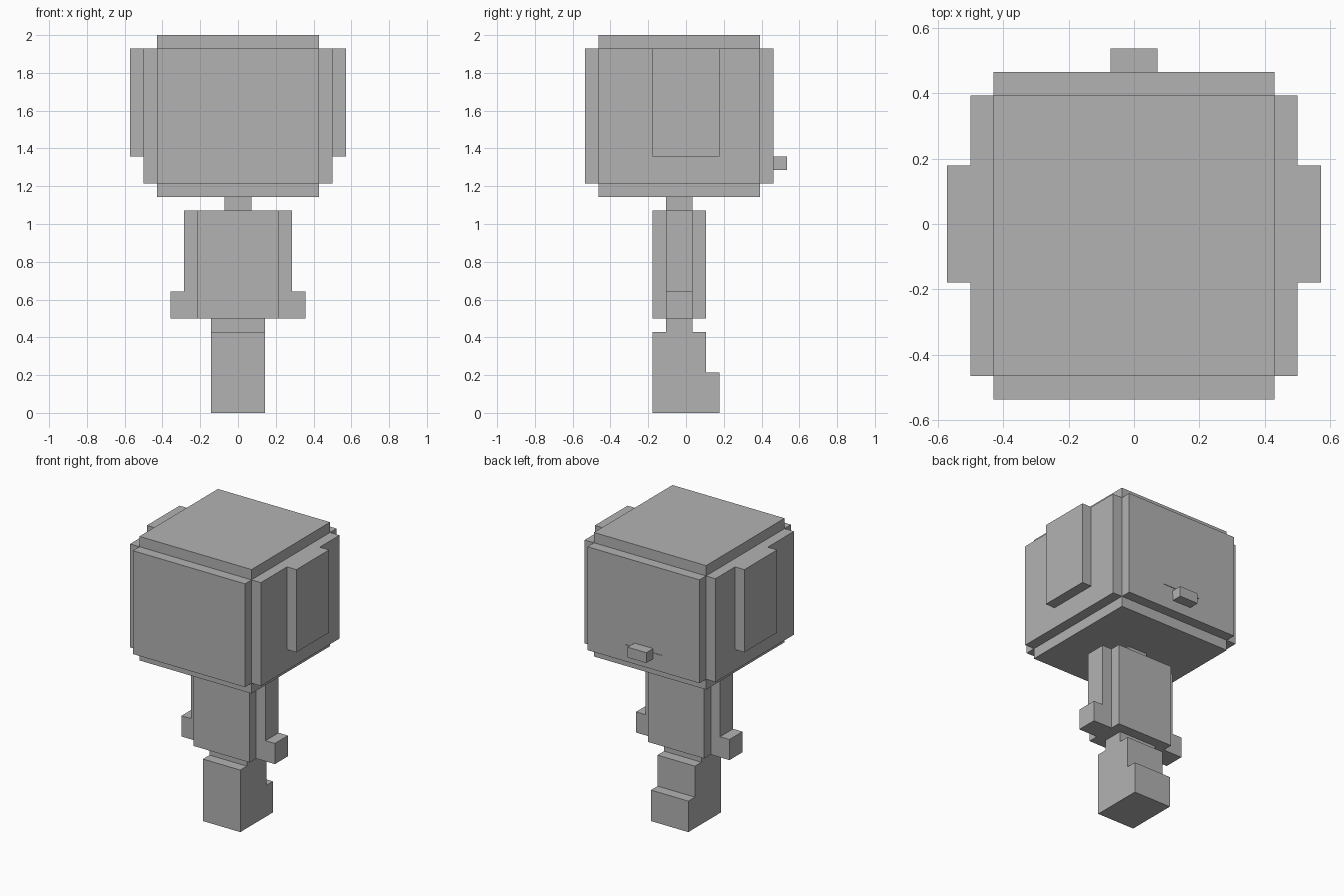
import bpy

if "Cube" in bpy.data.objects:
    bpy.data.objects.remove(bpy.data.objects["Cube"])

U = 1 / 14  # one block of the model's grid

grey = bpy.data.materials.new("plain grey")
grey.diffuse_color = (0.45, 0.45, 0.45, 1)
grey.use_nodes = True
grey.node_tree.nodes["Principled BSDF"].inputs["Base Color"].default_value = grey.diffuse_color


def box(name, x, y, z):
    """Box from (min, max) ranges given in blocks."""
    bpy.ops.mesh.primitive_cube_add(size=1)
    ob = bpy.context.object
    ob.name = ob.data.name = name
    spans = (x, y, z)
    for v in ob.data.vertices:
        v.co = [U * (s[1] if c > 0 else s[0]) for c, s in zip(v.co, spans)]
    ob.data.materials.append(grey)
    return ob


def pair(name, x, y, z):
    """The same box on both sides."""
    box(name + "_right", x, y, z)
    box(name + "_left", (-x[1], -x[0]), y, z)


# Head: three crossing blocks give the stepped edges
box("head_height", (-6, 6), (-6.5, 5.5), (16, 28))
box("head_width", (-7, 7), (-6.5, 5.5), (17, 27))
head = box("head_depth", (-6, 6), (-7.5, 6.5), (17, 27))

# Shallow mouth slit in the face
cutter = box("mouth_cutter", (-2, 2), (6.45, 7), (18.6, 19.3))
cutter.hide_render = True
cutter.hide_set(True)
cut = head.modifiers.new("mouth", "BOOLEAN")
cut.object = cutter
cut.operation = "DIFFERENCE"
cut.solver = "EXACT"
bpy.context.view_layer.objects.active = head
bpy.ops.object.modifier_apply(modifier=cut.name)
bpy.data.objects.remove(cutter)

# Small block on the face, and the side pads
box("face_block", (-1, 1), (6.4, 7.5), (18, 19))
pair("side_pad", (7, 8), (-2.5, 2.5), (19, 27))

# Neck, torso, arms and hands
box("neck", (-1, 1), (-1.5, 0.5), (15, 16))
box("torso", (-3, 3), (-2.5, 1.5), (7, 15))
pair("arm", (3, 4), (-1.5, 0.5), (7, 15))
pair("hand", (4, 5), (-1.5, 0.5), (7, 9))

# Waist, legs and toes
box("waist", (-2, 2), (-1.5, 0.5), (6, 7))
box("legs", (-2, 2), (-2.5, 1.5), (0, 6))
box("toes", (-2, 2), (1.5, 2.5), (0, 3))
